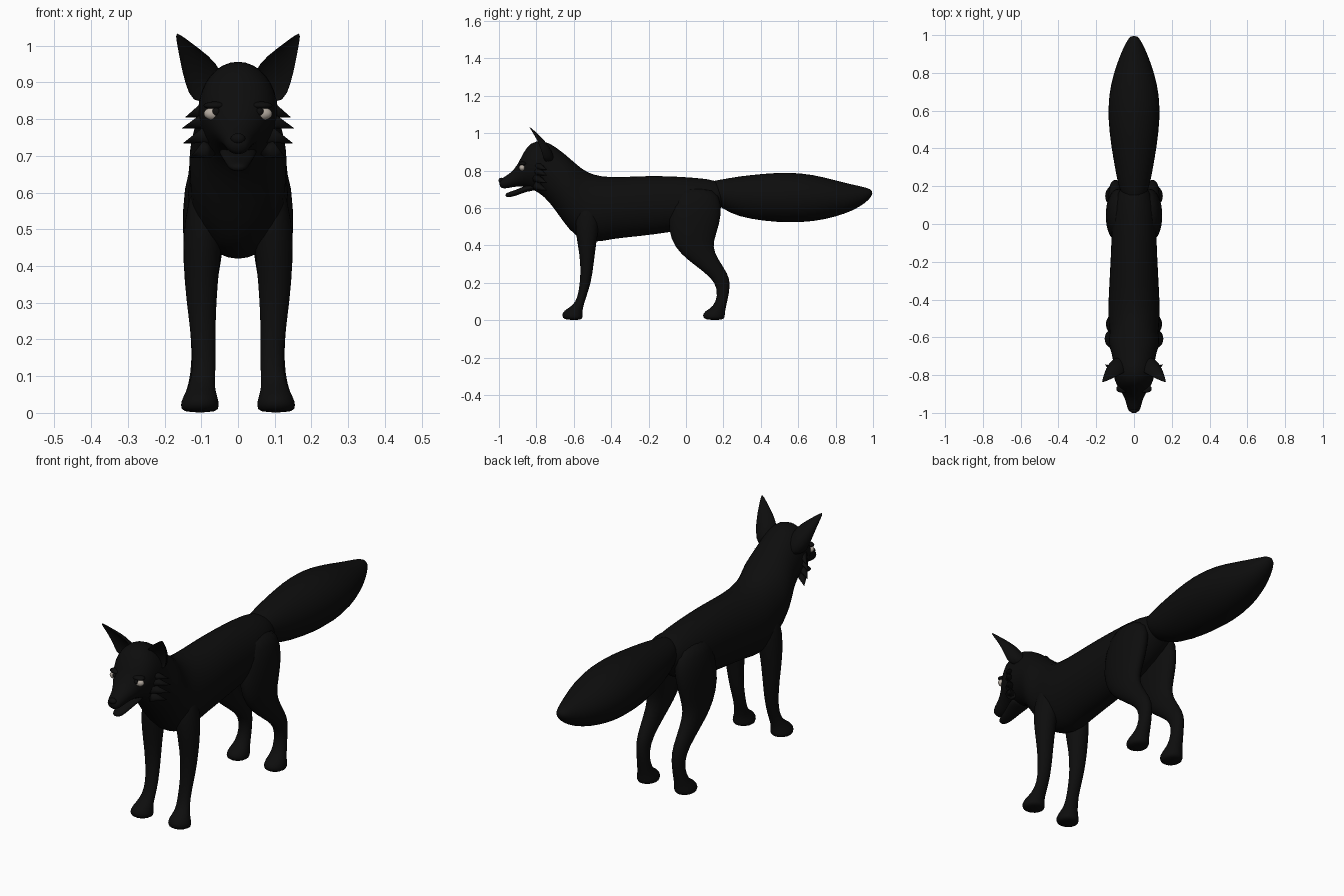
import bpy, bmesh, math
from mathutils import Vector, Matrix


def material(name, rgb):
    m = bpy.data.materials.new(name)
    m.diffuse_color = (*rgb, 1)
    return m


BLACK = material("black fur", (0.004, 0.004, 0.004))
IVORY = material("ivory eye", (0.45, 0.40, 0.35))


def finish(bm, name, mat, subdiv=0):
    bmesh.ops.recalc_face_normals(bm, faces=bm.faces)
    me = bpy.data.meshes.new(name)
    bm.to_mesh(me)
    bm.free()
    me.materials.append(mat)
    for p in me.polygons:
        p.use_smooth = True
    ob = bpy.data.objects.new(name, me)
    bpy.context.collection.objects.link(ob)
    if subdiv:
        mod = ob.modifiers.new("smooth", "SUBSURF")
        mod.levels = mod.render_levels = subdiv
    return ob


def loft(name, rings, side=1, n=16, dent=None):
    """Ring: (y1, z1, y2, z2, x centre, half width); the two points are opposite
    profile edges. A dent folds the first half inwards to make a hollow shell."""
    bm = bmesh.new()
    loops = []
    for y1, z1, y2, z2, xc, w in rings:
        a, b = Vector((0, y1, z1)), Vector((0, y2, z2))
        mid, half = (a + b) / 2, (a - b) / 2
        loop = []
        for i in range(n):
            t = 2 * math.pi * i / n
            c, s = math.cos(t), math.sin(t)
            if dent and c > 0:
                c *= -dent
            p = mid + half * c
            loop.append(bm.verts.new((side * (xc + w * s), p.y, p.z)))
        loops.append(loop)
    for l1, l2 in zip(loops, loops[1:]):
        for i in range(n):
            j = (i + 1) % n
            bm.faces.new((l1[i], l1[j], l2[j], l2[i]))
    bm.faces.new(loops[0])
    bm.faces.new(loops[-1])
    return finish(bm, name, BLACK, 1)


def ball(name, loc, size, mat):
    bm = bmesh.new()
    bmesh.ops.create_uvsphere(bm, u_segments=16, v_segments=10, radius=1,
                              matrix=Matrix.Translation(loc) @ Matrix.Diagonal((*size, 1)))
    return finish(bm, name, mat)


def tuft(name, base, tip, r):
    """Flattened fur spike from base to tip."""
    base, tip = Vector(base), Vector(tip)
    d = tip - base
    rot = d.to_track_quat('Z', 'Y').to_matrix().to_4x4()
    bm = bmesh.new()
    bmesh.ops.create_cone(bm, cap_ends=True, segments=8, radius1=r, radius2=0.001,
                          depth=d.length, matrix=Matrix.Translation((base + tip) / 2) @ rot)
    return finish(bm, name, BLACK)


# Trunk, neck, skull and upper muzzle as one skin
loft("body_and_head", [
    (0.24, 0.70, 0.20, 0.62, 0, 0.05),
    (0.17, 0.752, 0.17, 0.57, 0, 0.09),
    (0.05, 0.765, 0.05, 0.49, 0, 0.12),
    (-0.10, 0.775, -0.10, 0.465, 0, 0.122),
    (-0.25, 0.775, -0.25, 0.445, 0, 0.13),
    (-0.40, 0.765, -0.40, 0.432, 0, 0.138),
    (-0.50, 0.78, -0.50, 0.405, 0, 0.142),
    (-0.56, 0.815, -0.59, 0.44, 0, 0.128),
    (-0.61, 0.86, -0.655, 0.52, 0, 0.142),
    (-0.67, 0.91, -0.705, 0.595, 0, 0.118),
    (-0.72, 0.945, -0.76, 0.66, 0, 0.112),
    (-0.77, 0.965, -0.80, 0.685, 0, 0.112),
    (-0.83, 0.955, -0.83, 0.70, 0, 0.105),
    (-0.87, 0.90, -0.855, 0.71, 0, 0.087),
    (-0.90, 0.83, -0.885, 0.715, 0, 0.065),
    (-0.94, 0.785, -0.925, 0.712, 0, 0.045),
    (-0.98, 0.763, -0.975, 0.70, 0, 0.036),
    (-1.00, 0.745, -0.997, 0.712, 0, 0.022),
])
# Lower jaw, slightly open
loft("lower_jaw", [
    (-0.80, 0.74, -0.80, 0.69, 0, 0.06),
    (-0.86, 0.72, -0.85, 0.69, 0, 0.05),
    (-0.91, 0.697, -0.905, 0.665, 0, 0.035),
    (-0.95, 0.685, -0.95, 0.655, 0, 0.027),
    (-0.967, 0.675, -0.965, 0.66, 0, 0.014),
], n=12)
ball("nose", (0, -0.988, 0.747), (0.02, 0.014, 0.015), BLACK)

# Bushy tail
loft("tail", [
    (0.10, 0.74, 0.14, 0.64, 0, 0.05),
    (0.18, 0.752, 0.19, 0.597, 0, 0.08),
    (0.28, 0.772, 0.28, 0.55, 0, 0.10),
    (0.42, 0.787, 0.42, 0.527, 0, 0.125),
    (0.55, 0.795, 0.55, 0.518, 0, 0.14),
    (0.68, 0.782, 0.68, 0.524, 0, 0.138),
    (0.80, 0.75, 0.80, 0.55, 0, 0.11),
    (0.90, 0.724, 0.90, 0.587, 0, 0.073),
    (0.97, 0.71, 0.965, 0.63, 0, 0.04),
    (1.00, 0.692, 0.995, 0.665, 0, 0.017),
])

FRONT_LEG = [
    (-0.57, 0.66, -0.47, 0.64, 0.08, 0.04),
    (-0.60, 0.52, -0.46, 0.52, 0.093, 0.057),
    (-0.58, 0.41, -0.48, 0.41, 0.10, 0.051),
    (-0.563, 0.30, -0.493, 0.30, 0.10, 0.041),
    (-0.567, 0.20, -0.507, 0.20, 0.094, 0.033),
    (-0.58, 0.12, -0.535, 0.12, 0.091, 0.031),
    (-0.605, 0.078, -0.553, 0.06, 0.10, 0.036),
    (-0.655, 0.052, -0.553, 0.035, 0.103, 0.048),
    (-0.668, 0.025, -0.55, 0.015, 0.104, 0.055),
    (-0.65, 0.0, -0.56, 0.0, 0.104, 0.048),
]
HIND_LEG = [
    (-0.04, 0.72, 0.16, 0.71, 0.07, 0.05),
    (-0.09, 0.60, 0.195, 0.62, 0.085, 0.066),
    (-0.10, 0.48, 0.185, 0.52, 0.092, 0.06),
    (-0.06, 0.385, 0.147, 0.42, 0.097, 0.05),
    (0.01, 0.32, 0.15, 0.365, 0.10, 0.042),
    (0.10, 0.255, 0.20, 0.285, 0.10, 0.036),
    (0.158, 0.20, 0.24, 0.22, 0.098, 0.031),
    (0.17, 0.13, 0.23, 0.14, 0.097, 0.029),
    (0.145, 0.07, 0.215, 0.075, 0.10, 0.036),
    (0.10, 0.05, 0.208, 0.04, 0.102, 0.047),
    (0.085, 0.025, 0.21, 0.015, 0.103, 0.053),
    (0.10, 0.0, 0.195, 0.0, 0.103, 0.046),
]
EAR = [
    (-0.83, 0.84, -0.70, 0.84, 0.075, 0.05),
    (-0.84, 0.90, -0.71, 0.90, 0.088, 0.058),
    (-0.842, 0.955, -0.75, 0.955, 0.108, 0.05),
    (-0.843, 0.99, -0.785, 0.99, 0.133, 0.031),
    (-0.845, 1.035, -0.835, 1.035, 0.167, 0.004),
]
for side, tag in ((-1, "right"), (1, "left")):
    loft("front_leg_" + tag, FRONT_LEG, side)
    loft("hind_leg_" + tag, HIND_LEG, side)
    loft("ear_" + tag, EAR, side, dent=0.45)
    # Eyes with dark pupils and brow
    ball("eye_" + tag, (side * 0.066, -0.875, 0.815), (0.027, 0.017, 0.018), IVORY)
    ball("pupil_" + tag, (side * 0.06, -0.887, 0.82), (0.011, 0.008, 0.011), BLACK)
    ball("brow_" + tag, (side * 0.062, -0.872, 0.837), (0.032, 0.022, 0.011), BLACK)
    # Cheek fur spikes
    for i, (z, x) in enumerate(((0.815, 0.143), (0.785, 0.152), (0.745, 0.148), (0.705, 0.13))):
        tuft(f"cheek_fur_{tag}_{i}", (side * 0.08, -0.80, z + 0.015),
             (side * x, -0.745, z - 0.01), 0.026)
